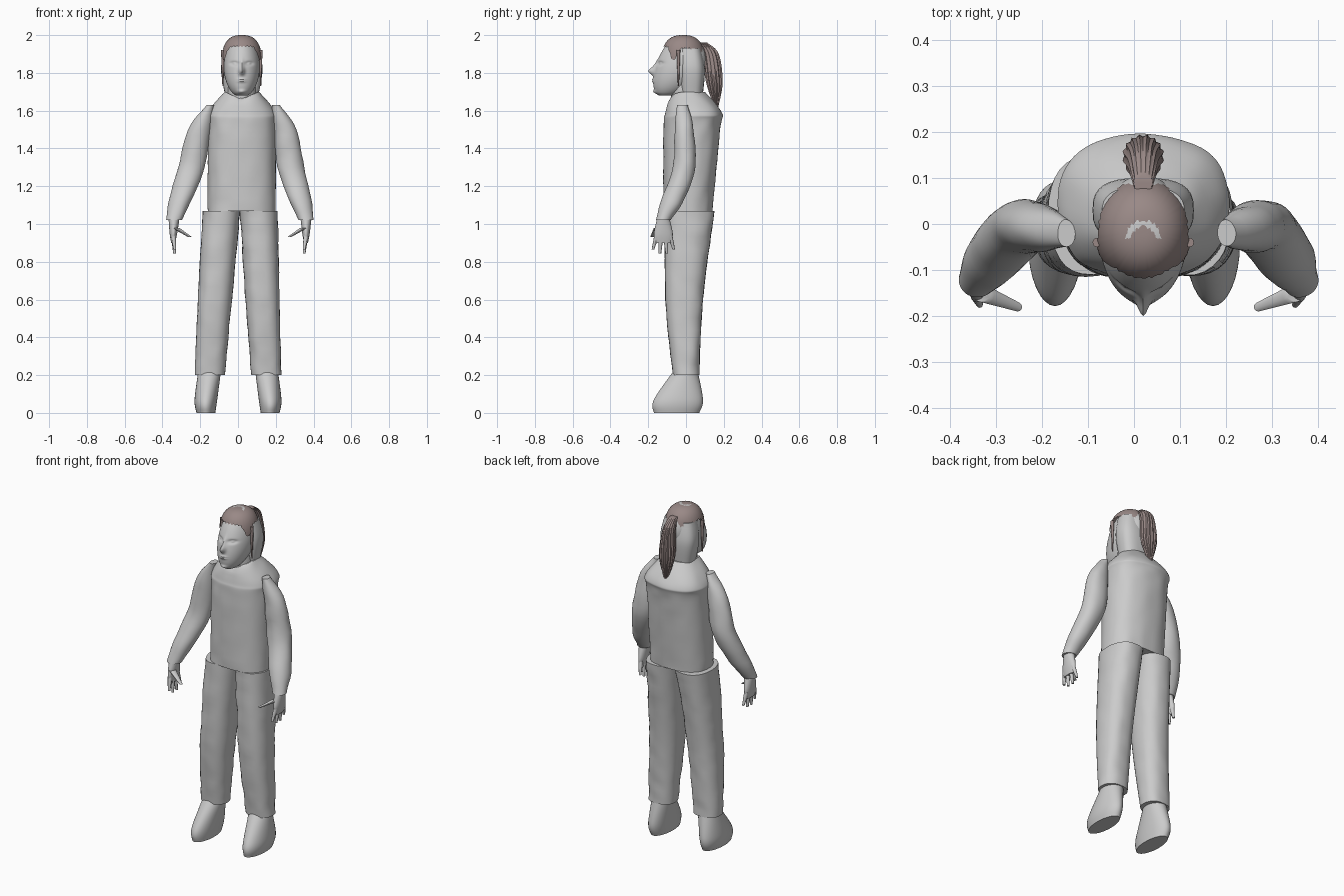
import bpy, bmesh, math
from mathutils import Vector, noise

if "Cube" in bpy.data.objects:
    bpy.data.objects.remove(bpy.data.objects["Cube"])

MID = .02  # the head and chest sit slightly to one side


def material(name, color):
    mat = bpy.data.materials.new(name)
    mat.use_nodes = True
    mat.diffuse_color = (*color, 1)
    shader = mat.node_tree.nodes["Principled BSDF"]
    shader.inputs["Base Color"].default_value = mat.diffuse_color
    return mat


GREY = material("pale grey", (.6, .6, .6))
BROWN = material("hair brown", (.32, .25, .24))


def finish(name, bm, *mats):
    bmesh.ops.recalc_face_normals(bm, faces=bm.faces)
    mesh = bpy.data.meshes.new(name)
    bm.to_mesh(mesh)
    bm.free()
    for mat in mats:
        mesh.materials.append(mat)
    part = bpy.data.objects.new(name, mesh)
    bpy.context.collection.objects.link(part)
    bpy.ops.object.select_all(action='DESELECT')
    part.select_set(True)
    bpy.context.view_layer.objects.active = part
    bpy.ops.object.shade_smooth_by_angle(angle=math.pi / 4)


def spline(rings, steps):
    """Smooth a list of rings with a Hermite curve through all of them."""
    last = len(rings) - 1
    smooth = []
    for i in range(last):
        before, start = Vector(rings[max(i - 1, 0)]), Vector(rings[i])
        end, after = Vector(rings[i + 1]), Vector(rings[min(i + 2, last)])
        leave, arrive = (end - before) / 2, (after - start) / 2
        for step in range(steps):
            t = step / steps
            ease = t * t * (3 - t - t)
            smooth.append(start.lerp(end, ease) + leave * t * (1 - t) ** 2
                          - arrive * t * t * (1 - t))
    return smooth + [Vector(rings[last])]


def loft(name, rings, mat=GREY, sides=32, steps=6, power=2, shape=None, ridge=0):
    """Skin level rings (x, y, z, x radius, y radius) and close both ends."""
    bm = bmesh.new()
    rows = []
    for x, y, z, wide, deep in spline(rings, steps):
        row = []
        for k in range(sides):
            c, s = math.cos(math.tau * k / sides), math.sin(math.tau * k / sides)
            swell = 1 + ridge * (k % 2)
            point = Vector((x + swell * wide * math.copysign(abs(c) ** (2 / power), c),
                            y + swell * deep * math.copysign(abs(s) ** (2 / power), s), z))
            row.append(bm.verts.new(shape(point) if shape else point))
        rows.append(row)
    for low, high in zip(rows, rows[1:]):
        for k in range(sides):
            bm.faces.new((low[k - 1], low[k], high[k], high[k - 1]))
    bm.faces.new(rows[0])
    bm.faces.new(rows[-1])
    finish(name, bm, mat)


def pair(name, rings, **options):
    """Build a left part and its mirror; the mirror line leans over with height."""
    mirrored = [(MID * z * z - x, y, z, wide, deep) for x, y, z, wide, deep in rings]
    loft("left_" + name, rings, **options)
    loft("right_" + name, mirrored, **options)


def taper(start, end, first, final):
    """Two round rings for a straight tapering part."""
    return [(*start, first, first), (*end, final, final)]


def bump(value, centre, width):
    return math.exp(-((value - centre) / width) ** 2)


def cloth(point):
    """Faint creases."""
    crease = noise.noise(point * 14) * .004
    return point + Vector((crease, crease, 0))


def collar(point):
    """Creased cloth with a V cut into the front of the neckline."""
    point = cloth(point)
    above = point.z - 1.64
    if above > 0 > point.y:
        point.z -= .7 * above * max(0, 1 - abs(point.x - MID) / .09)
    return point


# Clothes
loft("shirt", [(MID, .01, 1.07, .18, .13), (MID, .03, 1.5, .18, .15),
               (MID, .04, 1.59, .18, .15), (MID, .01, 1.7, .09, .09)],
     sides=64, steps=10, power=2.4, shape=collar)
pair("trouser_leg", [(.11, .02, 1.07, .1, .13), (.13, -.01, .6, .09, .1),
                     (.15, 0, .2, .08, .07)], steps=14, power=2.4, shape=cloth)
pair("sleeve", [(.2, -.02, 1.63, .02, .03), (.25, -.01, 1.5, .06, .05),
                (.28, -.01, 1.3, .07, .06), (.33, -.07, 1.13, .06, .06),
                (.36, -.12, 1.02, .04, .04)], shape=cloth)

# Soft feet
pair("foot", [(.15, 0, .23, .06, .06), (.17, -.04, .07, .06, .13),
              (.17, -.05, 0, .05, .12)], steps=10)

# Hands, with the fingers fanned out
pair("palm", [(.36, -.12, 1.04, .03, .03), (.36, -.12, .95, .02, .05),
              (.36, -.12, .9, .01, .04)])
for i, finger in enumerate(("index", "middle", "ring", "little")):
    fan = i / 3 - .5
    root = Vector((.36, fan * .07 - .12, .94))
    tip = Vector((.35, fan * .11 - .12, .84 + .1 * fan * fan))
    pair(finger + "_finger", taper(root, tip, .013, .007), sides=12)
pair("thumb", taper((.35, -.15, .98), (.27, -.18, .93), .02, .01), sides=12)

# Neck and the plain block behind the ears
loft("neck", taper((MID, 0, 1.62), (MID, -.01, 1.78), .08, .07))
loft("head_back", [(MID, .03, 1.69, .09, .06), (MID, .03, 1.82, .11, .07),
                   (MID, .02, 1.93, .09, .06)], power=2.8)

# Face features: offset from the middle, height, width, height spread, push
FEATURES = {
    "nose tip": (0, 1.81, .014, .02, .03),
    "nose bridge": (0, 1.84, .01, .03, .01),
    "eye socket": (.04, 1.85, .02, .01, -.015),
    "eyeball": (.04, 1.85, .01, .006, .01),
    "lips": (0, 1.76, .02, .01, .01),
    "mouth line": (0, 1.76, .02, .003, -.006),
    "chin": (0, 1.7, .02, .01, .01),
}


def face(point):
    """Press the features into the front of the head."""
    if point.y < -.06:
        side = abs(point.x - MID)
        for across, height, wide, tall, push in FEATURES.values():
            point.y -= push * bump(side, across, wide) * bump(point.z, height, tall)
    return point


# Egg-shaped head with the chin carried forward
head = []
for i in range(25):
    t = i / 24
    size = math.sin(math.pi * (MID + .9 * t)) ** .4
    head.append((MID, -.01 - .09 * (1 - t) ** 2, 1.68 + .29 * t, .095 * size, .13 * size))
loft("head", head, sides=112, steps=4, shape=face)

# Swept hair cap: a dome cut off along the hairline, dipping at the temples
COLUMNS, ROWS, CROWN, DOME = 96, 24, 2, .15
bm = bmesh.new()
columns = []
for k in range(COLUMNS):
    turn = math.tau * k / COLUMNS
    around = math.acos(math.cos(turn)) / math.pi
    hairline = 1.94 - .07 * bump(around, .35, .08) - .05 * around ** 3 + .004 * (k % 3 - 1)
    column = []
    for row in range(1, ROWS + 1):
        z = CROWN - (CROWN - hairline) * (row / ROWS) ** 2
        rise = max(0, 1 - (CROWN - z) / DOME)
        size = (1 - rise ** 2.6) ** (1 / 2.6) * (1 + .01 * (k % 2))
        column.append(bm.verts.new((MID + .106 * size * math.sin(turn),
                                    -.015 - .115 * size * math.cos(turn), z)))
    columns.append(column)
for k in range(COLUMNS):
    left, right = columns[k - 1], columns[k]
    for row in range(ROWS - 1):
        bm.faces.new((left[row], right[row], right[row + 1], left[row + 1]))
bm.faces.new([column[0] for column in columns])

# Bare arc showing through at the crown
for patch in bm.faces:
    spot = patch.calc_center_median()
    reach = math.hypot(spot.x - MID, spot.y + .03)
    if spot.z > 1.97 and .024 < reach < .038 and spot.y > -.03:
        patch.material_index = 1
finish("hair_cap", bm, BROWN, GREY)

# Ponytail and loose strands beside the face
loft("ponytail", [(MID, .09, 1.96, .02, .02), (MID, .13, 1.9, .03, .04),
                  (MID, .15, 1.75, .04, .04), (MID, .16, 1.62, .01, .01)],
     mat=BROWN, ridge=.12)
for side, name in ((1, "left_side_strand"), (-1, "right_side_strand")):
    loft(name, taper((MID + side * .1, -.04, 1.92), (MID + side * .1, -.04, 1.73), .01, .003),
         mat=BROWN, sides=12)
